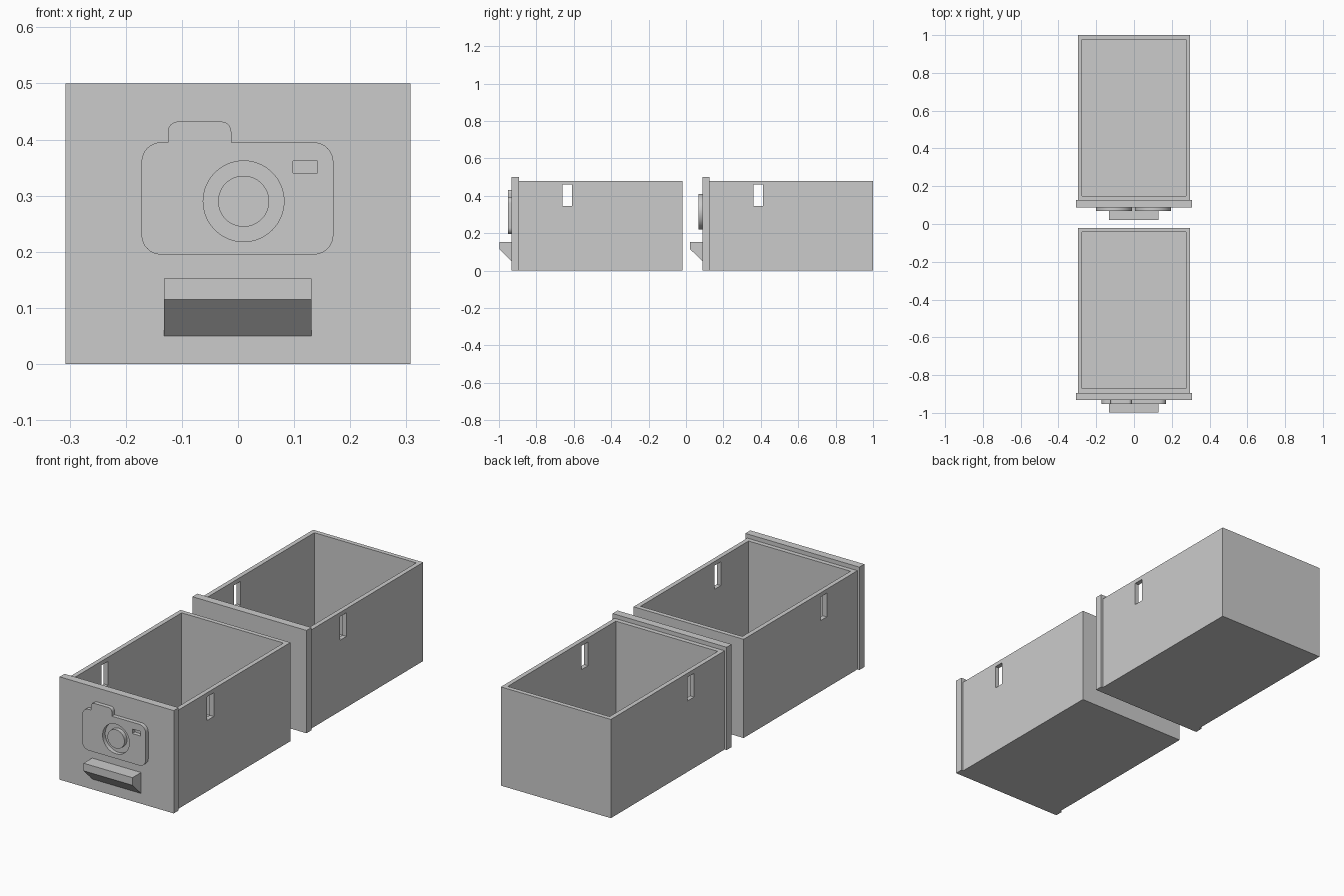
import bpy
import bmesh
import math

cube = bpy.data.objects.get("Cube")
if cube:
    bpy.data.objects.remove(cube, do_unlink=True)

grey = bpy.data.materials.new("plain grey")
grey.use_nodes = True
COLOUR = (0.6, 0.6, 0.6, 1)
grey.diffuse_color = COLOUR
grey.node_tree.nodes["Principled BSDF"].inputs["Base Color"].default_value = COLOUR

PANEL_T, RELIEF, WALL, HEIGHT = 0.038, 0.02, 0.022, 0.48
HALF_W, PANEL_HALF = 0.296, 0.307


def add(name, data):
    obj = bpy.data.objects.new(name, data)
    bpy.context.scene.collection.objects.link(obj)
    data.materials.append(grey)
    return obj


def box(name, x, y, z):
    """Box from three (low, high) ranges."""
    bm = bmesh.new()
    bmesh.ops.create_cube(bm, size=1)
    for v in bm.verts:
        v.co = [r[0] if c < 0 else r[1] for c, r in zip(v.co, (x, y, z))]
    mesh = bpy.data.meshes.new(name)
    bm.to_mesh(mesh)
    bm.free()
    return add(name, mesh)


def cut(target, cutter):
    mod = target.modifiers.new("cut", "BOOLEAN")
    mod.operation, mod.solver, mod.object = "DIFFERENCE", "EXACT", cutter
    cutter.hide_render = True
    cutter.hide_set(True)
    cutter.display_type = "WIRE"


def circle(cx, cz, r, steps=64):
    return [(cx + r * math.cos(2 * math.pi * i / steps),
             cz + r * math.sin(2 * math.pi * i / steps)) for i in range(steps)]


def rounded(corners, steps=8):
    """Outline from (x, z, radius) square corners."""
    pts = []
    for i, (x, z, r) in enumerate(corners):
        if r == 0:
            pts.append((x, z))
            continue
        ends = []
        for nx, nz, _ in (corners[i - 1], corners[(i + 1) % len(corners)]):
            d = math.hypot(nx - x, nz - z)
            ends.append(((nx - x) / d * r, (nz - z) / d * r))
        (ax, az), (bx, bz) = ends
        for k in range(steps + 1):
            t = k / steps * math.pi / 2
            u, v = 1 - math.sin(t), 1 - math.cos(t)
            pts.append((x + ax * u + bx * v, z + az * u + bz * v))
    return pts


def relief(name, outlines, front):
    """Raised plate on the panel face; inner outlines become holes."""
    curve = bpy.data.curves.new(name, "CURVE")
    curve.dimensions, curve.fill_mode = "2D", "BOTH"
    curve.extrude = RELIEF / 2
    for pts in outlines:
        spline = curve.splines.new("POLY")
        spline.points.add(len(pts) - 1)
        for p, (x, z) in zip(spline.points, pts):
            p.co = (x, z, 0, 1)
        spline.use_cyclic_u = True
    obj = add(name, curve)
    obj.location.y = front - RELIEF / 2
    obj.rotation_euler.x = math.pi / 2
    bpy.ops.object.select_all(action="DESELECT")
    obj.select_set(True)
    bpy.context.view_layer.objects.active = obj
    bpy.ops.object.convert(target="MESH")
    bpy.ops.object.shade_smooth_by_angle(angle=math.radians(30))


def handle(name, front):
    """Wedge pull with a sloped underside."""
    tip = front - 0.066
    profile = [(front, 0.152), (tip, 0.152), (tip, 0.115), (front, 0.05)]
    bm = bmesh.new()
    face = bm.faces.new([bm.verts.new((-0.132, y, z)) for y, z in profile])
    ext = bmesh.ops.extrude_face_region(bm, geom=[face])
    for v in ext["geom"]:
        if isinstance(v, bmesh.types.BMVert):
            v.co.x = 0.131
    bmesh.ops.recalc_face_normals(bm, faces=bm.faces)
    mesh = bpy.data.meshes.new(name)
    bm.to_mesh(mesh)
    bm.free()
    add(name, mesh)


def drawer(prefix, front):
    """Open tray with side slots, front panel and pull."""
    start, end = front + PANEL_T, front + 0.912
    tray = box(prefix + "_tray", (-HALF_W, HALF_W), (start, end), (0, HEIGHT))
    inner = HALF_W - WALL
    cut(tray, box(prefix + "_hollow_cutter", (-inner, inner),
                  (start + WALL, end - WALL), (WALL, HEIGHT + 0.1)))
    cut(tray, box(prefix + "_slot_cutter", (-0.4, 0.4),
                  (front + 0.273, front + 0.323), (0.345, 0.46)))
    box(prefix + "_panel", (-PANEL_HALF, PANEL_HALF), (front, start), (0, 0.5))
    handle(prefix + "_handle", front)


FRONT, REAR = -0.932, 0.088
drawer("front_drawer", FRONT)
drawer("rear_drawer", REAR)

# Camera emblem with a ring groove and a small window
body = rounded([(-0.172, 0.195, 0.035), (0.17, 0.195, 0.035), (0.17, 0.395, 0.035),
                (-0.012, 0.395, 0), (-0.012, 0.432, 0.018),
                (-0.125, 0.432, 0.018), (-0.125, 0.395, 0), (-0.172, 0.395, 0.035)])
window = [(0.098, 0.34), (0.142, 0.34), (0.142, 0.362), (0.098, 0.362)]
relief("camera_emblem", [body, circle(0.01, 0.29, 0.072), window], FRONT)
relief("camera_lens", [circle(0.01, 0.29, 0.0455)], FRONT)

# Twin round emblem on the rear drawer
for side, x in (("right", -0.106), ("left", 0.1)):
    relief(side + "_round_emblem", [circle(x, 0.315, 0.096)], REAR)
